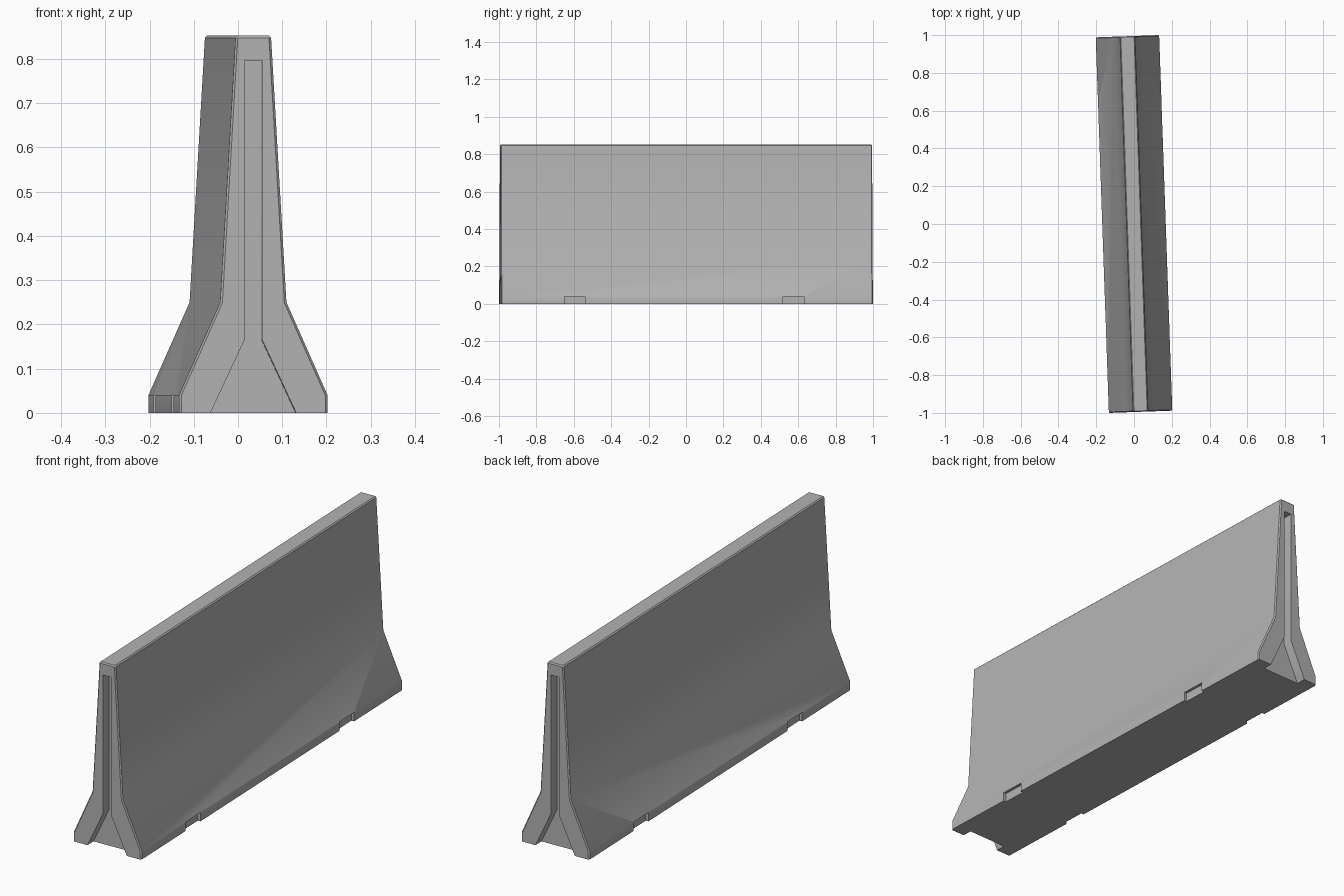
import bpy, bmesh, math

if "Cube" in bpy.data.objects:
    bpy.data.objects.remove(bpy.data.objects["Cube"])

LENGTH = 1.9895
YAW = math.radians(2.0)

concrete = bpy.data.materials.new("concrete_grey")
concrete.diffuse_color = (0.45, 0.45, 0.45, 1)
concrete.use_nodes = True
concrete.node_tree.nodes["Principled BSDF"].inputs["Base Color"].default_value = concrete.diffuse_color


def prism(name, profile, y0, y1):
    """Extrude an (x, z) outline from y0 to y1."""
    bm = bmesh.new()
    a = [bm.verts.new((x, y0, z)) for x, z in profile]
    b = [bm.verts.new((x, y1, z)) for x, z in profile]
    n = len(profile)
    bm.faces.new(a)
    bm.faces.new(b[::-1])
    for i in range(n):
        j = (i + 1) % n
        bm.faces.new((a[i], b[i], b[j], a[j]))
    bmesh.ops.recalc_face_normals(bm, faces=bm.faces)
    mesh = bpy.data.meshes.new(name)
    bm.to_mesh(mesh)
    bm.free()
    obj = bpy.data.objects.new(name, mesh)
    bpy.context.collection.objects.link(obj)
    return obj


def mirrored(half):
    """Close a right-hand outline (bottom to top) with its mirror image."""
    return half + [(-x, z) for x, z in reversed(half)]


# Barrier body: flared foot, sloped waist and tapered wall
h = LENGTH / 2
barrier = prism("barrier", mirrored([(0.168, 0), (0.168, 0.04), (0.075, 0.25),
                                     (0.040, 0.853)]), -h, h)

# Small chamfer around both ends and along the top
bm = bmesh.new()
bm.from_mesh(barrier.data)
edges = []
for e in bm.edges:
    p, q = (v.co for v in e.verts)
    on_end = abs(p.y - q.y) < 1e-5 and max(p.z, q.z) > 0.01
    on_top = min(p.z, q.z) > 0.8
    if on_end or on_top:
        edges.append(e)
bmesh.ops.bevel(bm, geom=edges, offset=0.005, segments=1, affect='EDGES',
                clamp_overlap=True)
bm.to_mesh(barrier.data)
bm.free()

# Joint slots in both ends, splayed open at the foot
cutters = []
slot = mirrored([(0.097, -0.05), (0.097, 0), (0.02, 0.165), (0.02, 0.797)])
for s in (-1, 1):
    cutters.append(prism("slot_cutter", slot, s * (h - 0.045), s * (h + 0.05)))

# Shallow lifting notches along the foot, repeated by a half turn
for s in (-1, 1):
    box = [(s * 0.155, -0.05), (s * 0.25, -0.05), (s * 0.25, 0.0405), (s * 0.155, 0.0405)]
    for y in (-0.601, 0.569):
        cutters.append(prism("notch_cutter", box, s * y - 0.056, s * y + 0.056))

for c in cutters:
    c.hide_render = True
    m = barrier.modifiers.new("cut", 'BOOLEAN')
    m.operation = 'DIFFERENCE'
    m.solver = 'EXACT'
    m.object = c

# Bake the cuts and discard the cutters
deps = bpy.context.evaluated_depsgraph_get()
barrier_mesh = bpy.data.meshes.new_from_object(barrier.evaluated_get(deps))
barrier.modifiers.clear()
barrier.data = barrier_mesh
for c in cutters:
    bpy.data.objects.remove(c)

barrier.data.materials.clear()
barrier.data.materials.append(concrete)
barrier.rotation_euler.z = YAW

bpy.ops.object.select_all(action='DESELECT')
barrier.select_set(True)
bpy.context.view_layer.objects.active = barrier
bpy.ops.object.shade_smooth_by_angle(angle=math.radians(30))
